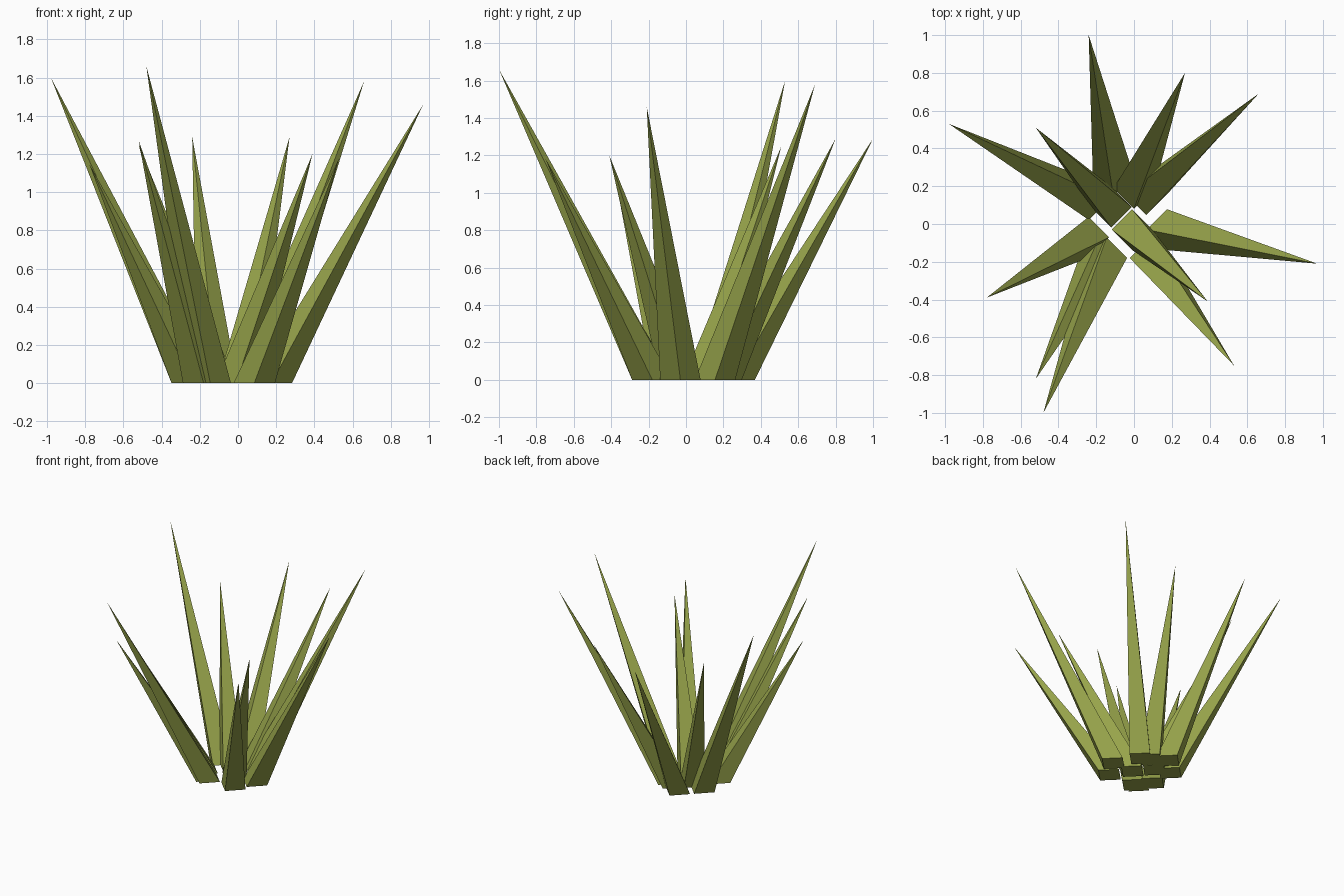
import bpy
import bmesh
from mathutils import Vector

cube = bpy.data.objects.get("Cube")
if cube:
    bpy.data.objects.remove(cube, do_unlink=True)

# Single olive leaf colour
OLIVE = (0.31, 0.37, 0.07, 1.0)
leaf_mat = bpy.data.materials.new("olive_green")
leaf_mat.use_nodes = True
leaf_mat.diffuse_color = OLIVE
bsdf = next(n for n in leaf_mat.node_tree.nodes if n.type == "BSDF_PRINCIPLED")
bsdf.inputs["Base Color"].default_value = OLIVE
bsdf.inputs["Roughness"].default_value = 0.9

BASE_RADIUS = 0.108  # half diagonal of each square leaf base


def grass_blade(name, base, tip):
    """Leaning four-sided spike: square base on the ground, sheared to its tip."""
    bm = bmesh.new()
    bmesh.ops.create_cone(bm, cap_ends=True, segments=4,
                          radius1=BASE_RADIUS, radius2=0, depth=2)
    for v in bm.verts:
        if v.co.z > 0:
            v.co = Vector(tip)
        else:
            v.co = Vector((v.co.x + base[0], v.co.y + base[1], 0))
    bmesh.ops.remove_doubles(bm, verts=bm.verts[:], dist=0.0001)
    bmesh.ops.recalc_face_normals(bm, faces=bm.faces[:])
    mesh = bpy.data.meshes.new(name)
    bm.to_mesh(mesh)
    bm.free()
    mesh.materials.append(leaf_mat)
    obj = bpy.data.objects.new(name, mesh)
    bpy.context.collection.objects.link(obj)


# Base centre and tip of every blade in the tuft
BLADES = {
    "blade_back": ((-0.11, 0.26), (-0.24, 1.0, 1.29)),
    "blade_back_left_inner": ((0.0, 0.19), (0.27, 0.80, 1.29)),
    "blade_back_left": ((0.065, 0.155), (0.66, 0.69, 1.58)),
    "blade_back_right": ((-0.24, 0.13), (-0.98, 0.53, 1.60)),
    "blade_back_right_inner": ((-0.12, 0.09), (-0.52, 0.51, 1.25)),
    "blade_right": ((-0.24, -0.07), (-0.78, -0.39, 1.15)),
    "blade_front_right": ((-0.18, -0.17), (-0.52, -0.82, 1.27)),
    "blade_front": ((-0.145, -0.18), (-0.48, -1.0, 1.66)),
    "blade_front_left_inner": ((-0.01, -0.03), (0.39, -0.41, 1.20)),
    "blade_front_left": ((0.085, -0.18), (0.53, -0.75, 1.18)),
    "blade_left": ((0.175, -0.03), (0.97, -0.21, 1.46)),
}
for blade_name, (base, tip) in BLADES.items():
    grass_blade(blade_name, base, tip)
